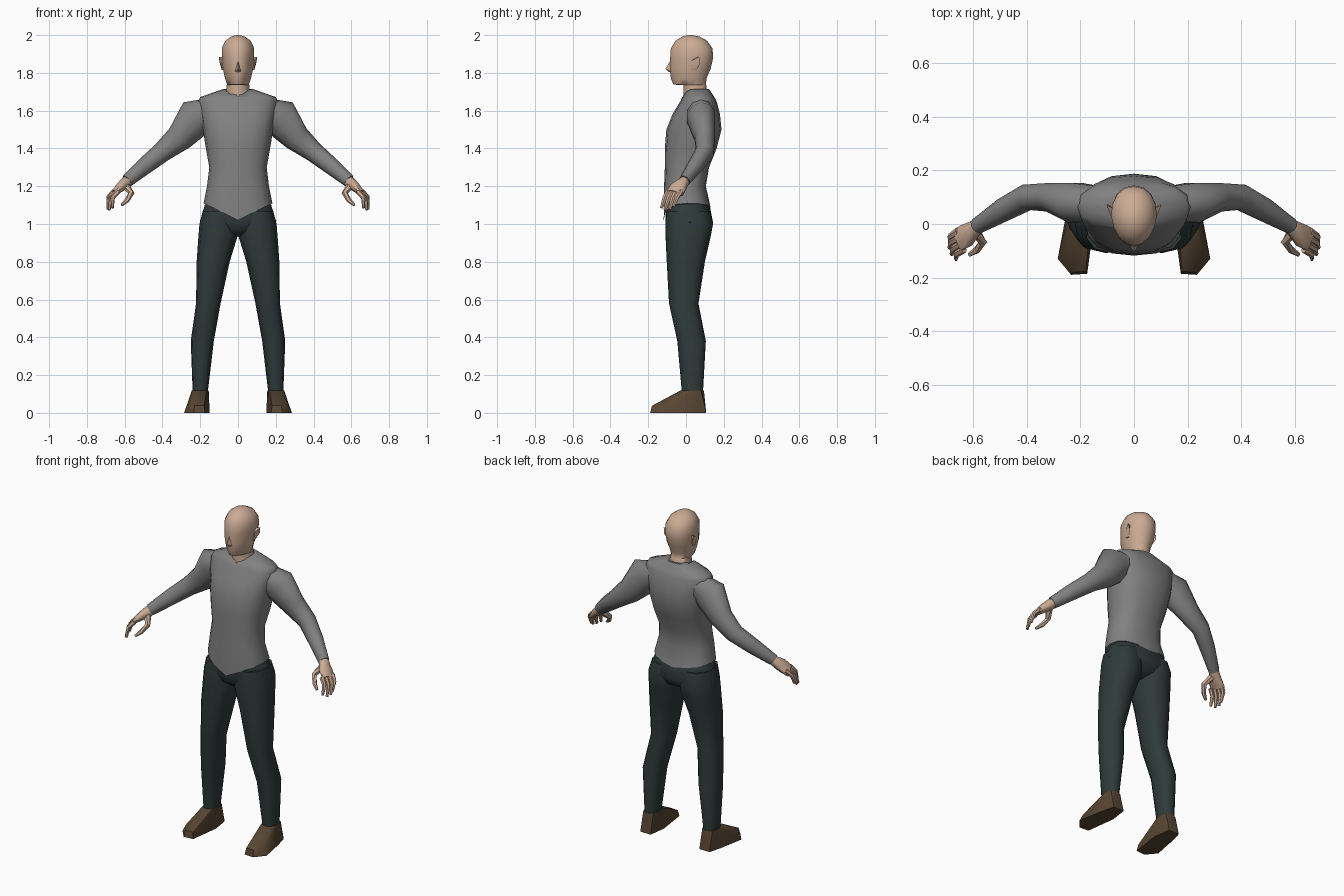
import bpy, bmesh, math
from mathutils import Vector

cube = bpy.data.objects.get("Cube")
if cube:
    bpy.data.objects.remove(cube)


def material(name, rgb):
    m = bpy.data.materials.new(name)
    m.use_nodes = True
    m.diffuse_color = (*rgb, 1)
    m.node_tree.nodes["Principled BSDF"].inputs["Base Color"].default_value = (*rgb, 1)
    return m


SKIN = material("skin", (0.60, 0.41, 0.30))
SHIRT = material("grey_shirt", (0.22, 0.22, 0.22))
TROUSERS = material("dark_green_trousers", (0.028, 0.043, 0.041))
LEATHER = material("brown_leather", (0.095, 0.06, 0.033))


def finish(name, bm, mat, angle=50):
    bmesh.ops.recalc_face_normals(bm, faces=bm.faces)
    mesh = bpy.data.meshes.new(name)
    bm.to_mesh(mesh)
    bm.free()
    mesh.materials.append(mat)
    ob = bpy.data.objects.new(name, mesh)
    bpy.context.collection.objects.link(ob)
    bpy.ops.object.select_all(action="DESELECT")
    ob.select_set(True)
    bpy.context.view_layer.objects.active = ob
    bpy.ops.object.shade_smooth_by_angle(angle=math.radians(angle))
    return ob


def loft(name, rings, mat, side=1):
    """Skin a list of equal point rings and cap both ends."""
    bm = bmesh.new()
    loops = [[bm.verts.new((p[0] * side, p[1], p[2])) for p in r] for r in rings]
    n = len(loops[0])
    for a, b in zip(loops, loops[1:]):
        for i in range(n):
            j = (i + 1) % n
            bm.faces.new((a[i], a[j], b[j], b[i]))
    bm.faces.new(loops[0])
    bm.faces.new(loops[-1])
    return finish(name, bm, mat)


def hull(name, points, mat, side=1, angle=40):
    bm = bmesh.new()
    verts = [bm.verts.new((x * side, y, z)) for x, y, z in points]
    bmesh.ops.convex_hull(bm, input=verts)
    return finish(name, bm, mat, angle)


def section(z, half, front, back, drop=0, lift=0, cx=0, taper=0, n=16, power=2.4):
    """Level rounded ring; drop and lift shift its front and back middle in z."""
    ring = []
    for i in range(n):
        a = 2 * math.pi * i / n
        c, s = math.cos(a), math.sin(a)
        u = math.copysign(abs(c) ** (2 / power), c)
        v = math.copysign(abs(s) ** (2 / power), s)
        dz = (1 - abs(u)) * (-drop if v < 0 else lift)
        width = half * (1 + taper * min(v, 0))
        ring.append((cx + u * width, (front + back) / 2 + v * (back - front) / 2, z + dz))
    return ring


def tube(name, path, mat, side=1, n=10):
    """Limb along path entries (point, thickness, width); width runs along y."""
    pts = [Vector(p) for p, _, _ in path]
    rings = []
    for i, (_, thick, width) in enumerate(path):
        t = (pts[min(i + 1, len(pts) - 1)] - pts[max(i - 1, 0)]).normalized()
        u = t.cross(Vector((0, 1, 0))).normalized()
        v = t.cross(u)
        rings.append([pts[i] + u * thick * math.cos(k * math.tau / n)
                      + v * width * math.sin(k * math.tau / n) for k in range(n)])
    return loft(name, rings, mat, side)


# Shirt body, from pointed hem to V neck
loft("shirt_body", [
    section(1.11, .182, -.118, .132, .09, -.03),
    section(1.2, .164, -.116, .105),
    section(1.3, .152, -.112, .122),
    section(1.4, .17, -.112, .162),
    section(1.5, .186, -.104, .188),
    section(1.58, .2, -.072, .18),
    section(1.65, .212, -.03, .162),
    section(1.672, .2, -.02, .15),
    section(1.715, .078, -.015, .122, .055),
], SHIRT)

# Trousers seat
loft("trouser_seat", [
    section(.935, .06, -.05, .07),
    section(.965, .14, -.095, .125),
    section(1.01, .203, -.107, .143),
    section(1.1, .176, -.108, .125),
    section(1.16, .14, -.09, .08),
], TROUSERS)

# Head and neck
loft("head", [
    section(1.65, .062, -.015, .11, power=2),
    section(1.69, .062, -.012, .113, power=2),
    section(1.735, .06, -.012, .107, power=2),
    section(1.738, .058, -.066, .106, taper=.3, power=2.2),
    section(1.77, .068, -.08, .108, taper=.3, power=2.2),
    section(1.82, .08, -.086, .13, taper=.2, power=2.2),
    section(1.88, .086, -.084, .144, taper=.2, power=2.2),
    section(1.93, .086, -.08, .14, taper=.15, power=2.2),
    section(1.97, .067, -.055, .112, taper=.1, power=2.1),
    section(1.992, .037, -.02, .072, power=2),
    section(2.0, .01, .01, .035, power=2),
], SKIN)
hull("nose", [(0, -.078, 1.875), (0, -.108, 1.822), (.016, -.08, 1.808),
              (-.016, -.08, 1.808), (0, -.09, 1.803), (0, -.05, 1.83)], SKIN)

finger_tips = [(.688, -.068, 1.092), (.69, -.088, 1.078),
               (.682, -.112, 1.074), (.665, -.13, 1.084)]

for label, side in (("left", 1), ("right", -1)):
    hull(label + "_ear", [(.07, .03, 1.86), (.07, .035, 1.815), (.086, .03, 1.815),
                          (.086, .03, 1.865), (.102, .07, 1.885), (.096, .075, 1.85),
                          (.08, .06, 1.885), (.08, .055, 1.815)], SKIN, side)

    # Sleeve, bent at the elbow
    tube(label + "_sleeve", [
        ((.14, .075, 1.6), .07, .07),
        ((.222, .08, 1.565), .104, .078),
        ((.31, .1, 1.455), .073, .056),
        ((.4, .1, 1.382), .054, .05),
        ((.49, .052, 1.31), .046, .044),
        ((.587, -.008, 1.228), .034, .03),
    ], SHIRT, side)

    # Hand with curled fingers and thumb
    tube(label + "_palm", [
        ((.57, .003, 1.24), .026, .024),
        ((.595, -.015, 1.218), .031, .03),
        ((.625, -.042, 1.193), .025, .045),
        ((.655, -.058, 1.163), .016, .046),
    ], SKIN, side)
    for i, tip in enumerate(finger_tips):
        root = Vector((.657 - .007 * i, -.026 - .023 * i, 1.172))
        knuckle = root.lerp(Vector(tip), .5) + Vector((.013, 0, .012))
        tube(f"{label}_finger_{i + 1}", [
            (root, .014, .014), (knuckle, .012, .013), (tip, .007, .009),
        ], SKIN, side, 6)
    tube(label + "_thumb", [
        ((.592, -.03, 1.2), .02, .022),
        ((.565, -.068, 1.162), .017, .016),
        ((.588, -.098, 1.125), .013, .013),
        ((.616, -.115, 1.1), .007, .008),
    ], SKIN, side, 6)

    # Trouser leg: height, inner x, outer x, front y, back y
    leg = [(.11, .16, .24, -.022, .09), (.38, .128, .25, -.046, .105),
           (.58, .092, .222, -.09, .066), (.8, .044, .219, -.102, .1),
           (.93, .004, .21, -.108, .13), (1.0, .002, .204, -.109, .143),
           (1.07, .01, .186, -.105, .125)]
    loft(label + "_trouser_leg",
         [section(z, (o - i) / 2, f, b, cx=(i + o) / 2, n=12) for z, i, o, f, b in leg],
         TROUSERS, side)

    # Shoe
    sole = [(.165, .107), (.235, .107), (.255, .03), (.285, -.13),
            (.235, -.19), (.175, -.186), (.15, .0)]
    top = section(.118, .045, -.03, .095, cx=.2, n=8)
    toe = [(.265, -.125, .042), (.23, -.18, .038), (.18, -.177, .038)]
    hull(label + "_shoe", [(x, y, 0) for x, y in sole] + toe + top, LEATHER, side)
